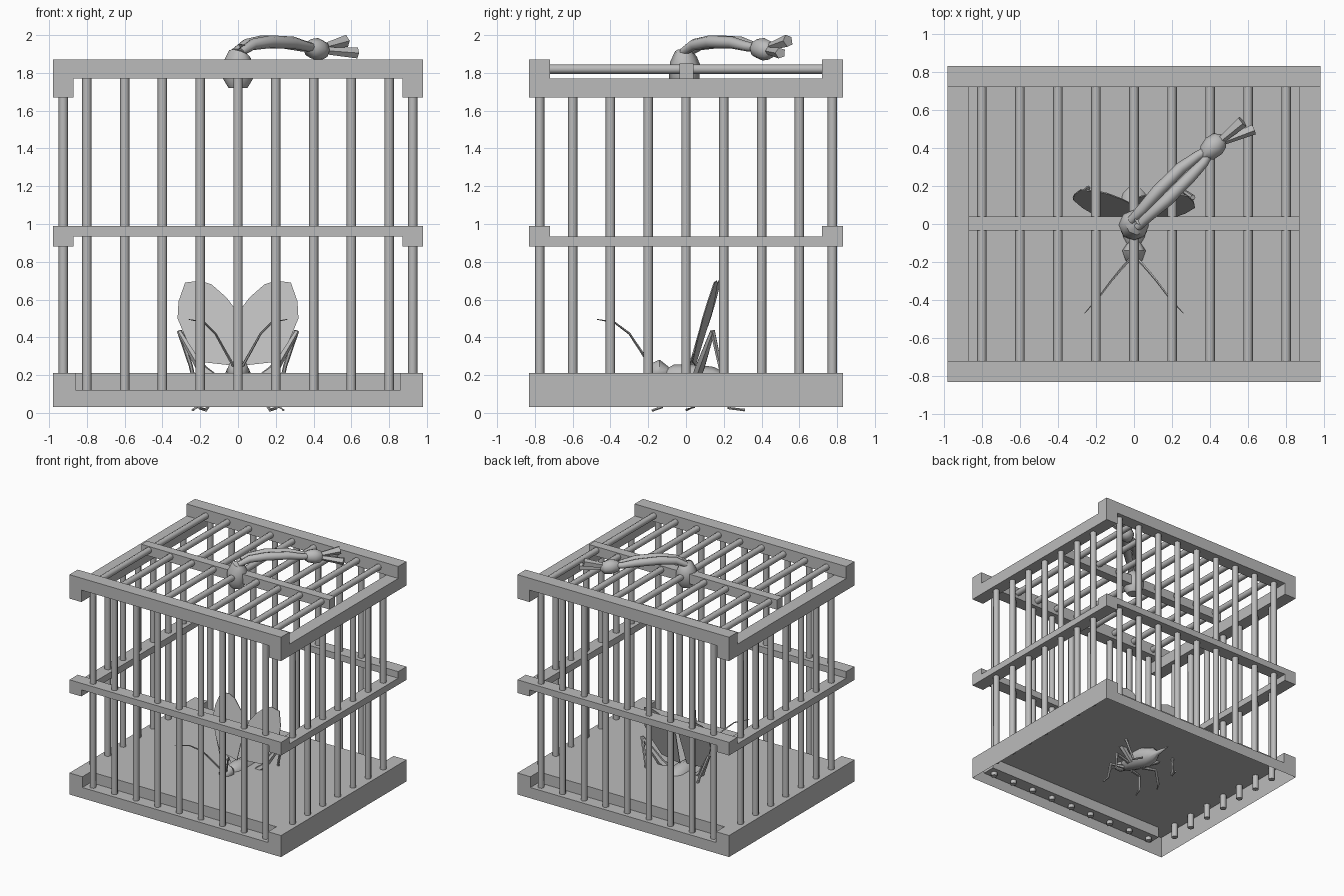
import bpy, bmesh, math
from mathutils import Vector

if "Cube" in bpy.data.objects:
    bpy.data.objects.remove(bpy.data.objects["Cube"])

grey = bpy.data.materials.new("plain_grey")
grey.diffuse_color = (0.5, 0.5, 0.5, 1)
grey.use_nodes = True
grey.node_tree.nodes["Principled BSDF"].inputs["Base Color"].default_value = grey.diffuse_color


def finish(name, bm, smooth=False):
    bmesh.ops.recalc_face_normals(bm, faces=bm.faces)
    me = bpy.data.meshes.new(name)
    bm.to_mesh(me)
    bm.free()
    me.materials.append(grey)
    ob = bpy.data.objects.new(name, me)
    bpy.context.collection.objects.link(ob)
    if smooth:
        bpy.ops.object.select_all(action='DESELECT')
        ob.select_set(True)
        bpy.context.view_layer.objects.active = ob
        bpy.ops.object.shade_smooth_by_angle(angle=math.radians(50))
    return ob


def box(name, x, y, z):
    bm = bmesh.new()
    bmesh.ops.create_cube(bm, size=1)
    for v in bm.verts:
        for i, (a, b) in enumerate((x, y, z)):
            v.co[i] = a if v.co[i] < 0 else b
    return finish(name, bm)


def tube(name, pts, radii, sides=8, smooth=True):
    """Capped tube through points with a radius at each point."""
    bm = bmesh.new()
    pts = [Vector(p) for p in pts]
    rings = []
    for i, p in enumerate(pts):
        d = (pts[min(i + 1, len(pts) - 1)] - pts[max(i - 1, 0)]).normalized()
        ref = Vector((0, 0, 1)) if abs(d.z) < 0.9 else Vector((0, 1, 0))
        u = d.cross(ref).normalized()
        w = u.cross(d)
        rings.append([bm.verts.new(p + radii[i] * (u * math.cos(t) + w * math.sin(t)))
                      for t in (2 * math.pi * k / sides for k in range(sides))])
    for a, b in zip(rings, rings[1:]):
        for k in range(sides):
            bm.faces.new((a[k], a[(k + 1) % sides], b[(k + 1) % sides], b[k]))
    bm.faces.new(rings[0])
    bm.faces.new(rings[-1])
    return finish(name, bm, smooth)


# Tray: open-bottomed shell with a stepped notch along front and back
bm = bmesh.new()
X, Y, N, S = 0.98, 0.83, 0.86, 0.72
LO, MID, HI = 0.03, 0.12, 0.21


def face(*co):
    bm.faces.new([bm.verts.new(c) for c in co])


face((-N, -S, HI), (N, -S, HI), (N, S, HI), (-N, S, HI))
for s in (-1, 1):
    face((s*X, -Y, LO), (s*X, Y, LO), (s*X, Y, HI), (s*X, -Y, HI))
    face((s*N, -Y, HI), (s*X, -Y, HI), (s*X, Y, HI), (s*N, Y, HI), (s*N, S, HI), (s*N, -S, HI))
    face((-X, s*Y, LO), (X, s*Y, LO), (X, s*Y, HI), (N, s*Y, HI),
         (N, s*Y, MID), (-N, s*Y, MID), (-N, s*Y, HI), (-X, s*Y, HI))
    face((-N, s*Y, MID), (N, s*Y, MID), (N, s*S, MID), (-N, s*S, MID))
    face((-N, s*S, MID), (N, s*S, MID), (N, s*S, HI), (-N, s*S, HI))
    for t in (-1, 1):
        face((t*N, s*Y, MID), (t*N, s*S, MID), (t*N, s*S, HI), (t*N, s*Y, HI))
bmesh.ops.remove_doubles(bm, verts=bm.verts, dist=1e-4)
finish("tray", bm)

# Rails
for s in (-1, 1):
    ys, xs = sorted((s * 0.72, s * 0.83)), sorted((s * 0.87, s * 0.98))
    box("top_rail", (-X, X), ys, (1.77, 1.87))
    box("top_side_rail", xs, (-Y, Y), (1.67, 1.77))
    box("middle_rail", (-X, X), ys, (0.935, 0.99))
    box("middle_side_rail", xs, (-Y, Y), (0.88, 0.935))
box("roof_crossbar", (-0.87, 0.87), (-0.035, 0.04), (1.77, 1.85))

# Bars
R = [0.025, 0.025]
for i in range(-4, 5):
    x = i * 0.2
    tube("roof_bar", [(x, -0.74, 1.82), (x, 0.74, 1.82)], R)
    for s in (-1, 1):
        tube("upright_bar", [(x, s*0.775, 0.09), (x, s*0.775, 1.79)], R)
        if abs(i) < 4:
            tube("side_bar", [(s*0.925, x, 0.09), (s*0.925, x, 1.69)], R)

# Tied strap on the roof
tube("strap_loop", [(0, -0.01, 1.72), (0, -0.01, 1.77), (0, -0.005, 1.85), (0.01, 0, 1.9), (0.03, 0.02, 1.935)],
     [0.05, 0.08, 0.08, 0.06, 0.03])
for s in (-1, 1):
    o = s * 0.017
    tube("strap_strand", [(o, -o, 1.91), (0.06+o, 0.06-o, 1.95), (0.15+o*1.4, 0.15-o*1.4, 1.965),
                          (0.27+o*1.4, 0.27-o*1.4, 1.96), (0.35+o, 0.34-o, 1.94), (0.42, 0.41, 1.93)],
         [0.022, 0.03, 0.034, 0.032, 0.026, 0.02])
tube("strap_knot", [(0.36, 0.35, 1.935), (0.385, 0.375, 1.93), (0.42, 0.41, 1.925), (0.45, 0.44, 1.92), (0.47, 0.46, 1.92)],
     [0.02, 0.05, 0.06, 0.05, 0.02])
tube("strap_tail", [(0.43, 0.42, 1.93), (0.57, 0.54, 1.97)], [0.018, 0.034], 5, False)
tube("strap_tail", [(0.43, 0.42, 1.92), (0.63, 0.5, 1.905)], [0.018, 0.03], 5, False)

# Insect body and head
tube("insect_body", [(0, -0.12, 0.19), (0, -0.07, 0.19), (0, 0.02, 0.18), (0, 0.13, 0.16), (0, 0.23, 0.14),
                     (0, 0.29, 0.13), (0, 0.42, 0.13)],
     [0.035, 0.065, 0.08, 0.085, 0.06, 0.02, 0.004])
tube("insect_head", [(0, -0.21, 0.2), (0, -0.19, 0.21), (0, -0.14, 0.22), (0, -0.1, 0.21)],
     [0.02, 0.045, 0.062, 0.035])

outline = [(0.02, 0.25), (0.2, 0.27), (0.27, 0.38), (0.32, 0.5), (0.315, 0.59),
           (0.28, 0.69), (0.2, 0.7), (0.14, 0.68), (0.06, 0.61), (0.0, 0.53)]
for s in (-1, 1):
    # Raised wing, thin plate leaning back
    bm = bmesh.new()
    f = bm.faces.new([bm.verts.new((s * x, 0.03 + 0.3 * (z - 0.25) - 0.12 * (x - 0.15) * s, z))
                      for x, z in outline])
    ext = bmesh.ops.extrude_face_region(bm, geom=[f])
    for v in ext["geom"]:
        if isinstance(v, bmesh.types.BMVert):
            v.co.y += 0.006
    finish("wing", bm)
    # Feeler
    tube("feeler", [(s*0.025, -0.19, 0.25), (s*0.07, -0.24, 0.33), (s*0.12, -0.3, 0.42),
                    (s*0.18, -0.38, 0.48), (s*0.26, -0.47, 0.495)],
         [0.008, 0.007, 0.006, 0.005, 0.002], 5)
    # Legs
    tube("hind_thigh", [(s*0.06, 0.04, 0.14), (s*0.19, 0.07, 0.23), (s*0.31, 0.14, 0.43)],
         [0.02, 0.028, 0.014], 6)
    tube("hind_shin", [(s*0.31, 0.14, 0.435), (s*0.25, 0.18, 0.25), (s*0.2, 0.23, 0.025), (s*0.17, 0.31, 0.015)],
         [0.014, 0.011, 0.01, 0.008], 6)
    tube("middle_leg", [(s*0.05, 0, 0.15), (s*0.2, 0.03, 0.16), (s*0.22, 0.04, 0.03), (s*0.24, 0.0, 0.015)],
         [0.016, 0.013, 0.01, 0.007], 6)
    tube("front_leg", [(s*0.04, -0.08, 0.15), (s*0.15, -0.11, 0.15), (s*0.16, -0.13, 0.03), (s*0.17, -0.18, 0.012)],
         [0.016, 0.013, 0.01, 0.007], 6)
